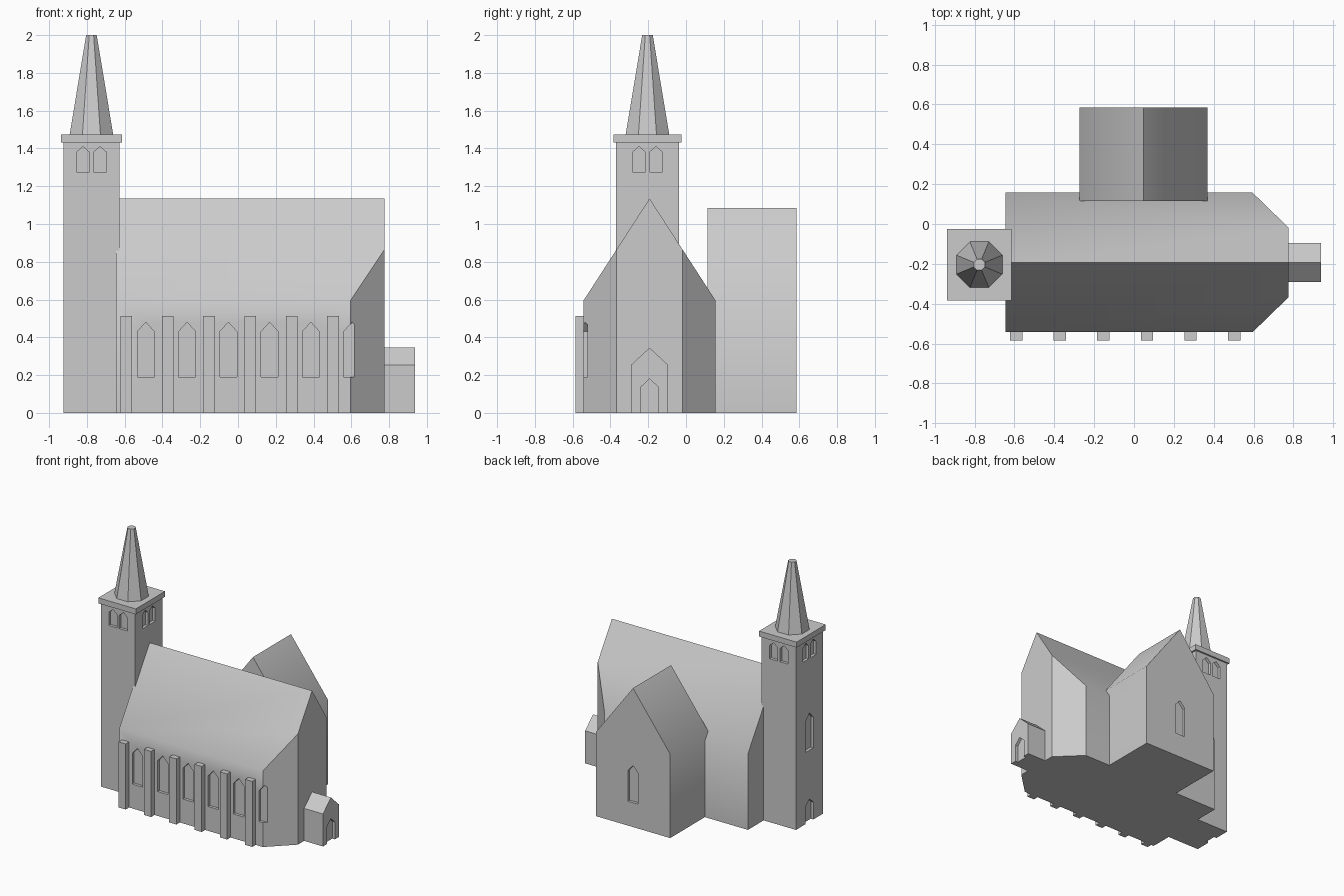
import bpy, bmesh, math

if "Cube" in bpy.data.objects:
    bpy.data.objects.remove(bpy.data.objects["Cube"])

stone = bpy.data.materials.new("light grey stone")
stone.diffuse_color = (0.6, 0.6, 0.6, 1)
stone.use_nodes = True
stone.node_tree.nodes["Principled BSDF"].inputs["Base Color"].default_value = stone.diffuse_color


def finish(name, bm):
    bmesh.ops.recalc_face_normals(bm, faces=bm.faces)
    mesh = bpy.data.meshes.new(name)
    bm.to_mesh(mesh)
    bm.free()
    mesh.materials.append(stone)
    ob = bpy.data.objects.new(name, mesh)
    bpy.context.collection.objects.link(ob)
    return ob


def prism(name, profile, axis, a, b):
    """Extrude a (u, z) profile along x or y from a to b."""
    bm = bmesh.new()
    put = (lambda u, z: (a, u, z)) if axis == 'x' else (lambda u, z: (u, a, z))
    face = bm.faces.new([bm.verts.new(put(u, z)) for u, z in profile])
    ext = bmesh.ops.extrude_face_region(bm, geom=[face])
    moved = [g for g in ext['geom'] if isinstance(g, bmesh.types.BMVert)]
    d = b - a
    bmesh.ops.translate(bm, verts=moved, vec=(d, 0, 0) if axis == 'x' else (0, d, 0))
    return finish(name, bm)


def box(name, x0, x1, y0, y1, z0, z1):
    return prism(name, [(x0, z0), (x1, z0), (x1, z1), (x0, z1)], 'y', y0, y1)


def gable(c, h, z0, z1, z2):
    """House-shaped profile: also used for the pointed windows."""
    return [(c - h, z0), (c + h, z0), (c + h, z1), (c, z2), (c - h, z1)]


def cut(ob, profile, axis, a, b):
    """Recess a pointed opening into a wall."""
    cutter = prism("cutter", profile, axis, a, b)
    cutter.hide_render = True
    mod = ob.modifiers.new("opening", 'BOOLEAN')
    mod.operation, mod.solver, mod.object = 'DIFFERENCE', 'EXACT', cutter
    bpy.context.view_layer.objects.active = ob
    bpy.ops.object.modifier_apply(modifier=mod.name)
    bpy.data.objects.remove(cutter)


def smooth(ob, angle=40):
    ob.data.shade_smooth()
    ob.data.set_sharp_from_angle(angle=math.radians(angle))


YC = -0.193     # centre line of the nave
D = 0.022       # depth of recesses

# nave with gabled roof and two clipped corners at the right end
bm = bmesh.new()
for s in (-1, 1):
    for x, w, z in ((-0.645, 0.35, 0.594), (0.595, 0.35, 0.594), (0.775, 0.175, 0.8645)):
        bm.verts.new((x, YC + s * w, 0))
        bm.verts.new((x, YC + s * w, z))
for x in (-0.645, 0.775):
    bm.verts.new((x, YC, 1.135))
bmesh.ops.convex_hull(bm, input=bm.verts)
bmesh.ops.dissolve_limit(bm, angle_limit=0.01, verts=bm.verts, edges=bm.edges)
nave = finish("nave", bm)

# row of front windows (the last one breaks into the clipped corner) and buttresses
front = YC - 0.35
for i in range(6):
    cut(nave, gable(-0.488 + i * 0.2185, 0.045, 0.19, 0.43, 0.48), 'y', front - 0.1, front + D)
    x = -0.591 + i * 0.2187
    box(f"buttress_{i + 1}", x - 0.031, x + 0.031, -0.585, front + 0.005, 0, 0.512)
smooth(nave)

# rear wing with one gable window
wing = prism("rear_wing", gable(0.048, 0.321, 0, 0.655, 1.085), 'y', 0.115, 0.585)
cut(wing, gable(0.048, 0.045, 0.19, 0.43, 0.48), 'y', 0.585 - D, 0.7)
smooth(wing)

# porch with a door
porch = prism("porch", gable(YC, 0.098, 0, 0.254, 0.345), 'x', 0.77, 0.938)
cut(porch, gable(YC, 0.048, -0.05, 0.135, 0.18), 'x', 0.938 - D, 1.0)

# tower with paired belfry openings on all four sides
TX, TY, HX, HY = -0.776, -0.204, 0.148, 0.167
tower = box("tower", TX - HX, TX + HX, TY - HY, TY + HY, 0, 1.432)
for s in (-1, 1):
    for o in (-0.045, 0.045):
        cut(tower, gable(TX + o, 0.035, 1.276, 1.379, 1.41), 'y',
            TY + s * (HY - D), TY + s * (HY + 0.1))
        cut(tower, gable(TY + o, 0.035, 1.276, 1.379, 1.41), 'x',
            TX + s * (HX - D), TX + s * (HX + 0.1))
# tower door and the window above it
for z0, z1, z2 in ((-0.05, 0.135, 0.18), (0.56, 0.80, 0.85)):
    cut(tower, gable(TY, 0.047, z0, z1, z2), 'x', TX - HX - 0.1, TX - HX + D)

# tower cornice
box("tower_cornice", TX - 0.162, TX + 0.162, TY - 0.18, TY + 0.18, 1.432, 1.475)

# eight-sided spire with a blunt tip
bm = bmesh.new()
k = 1 / math.cos(math.pi / 8)
bmesh.ops.create_cone(bm, cap_ends=True, segments=8, radius1=0.115 * k, radius2=0.028 * k, depth=0.525)
# turn so that flat sides face the axes
if any(abs(v.co.y) < 1e-4 for v in bm.verts):
    c, s = math.cos(math.pi / 8), math.sin(math.pi / 8)
    for v in bm.verts:
        v.co.x, v.co.y = c * v.co.x - s * v.co.y, s * v.co.x + c * v.co.y
bmesh.ops.translate(bm, verts=bm.verts, vec=(TX, TY, 1.7375))
finish("spire", bm)
